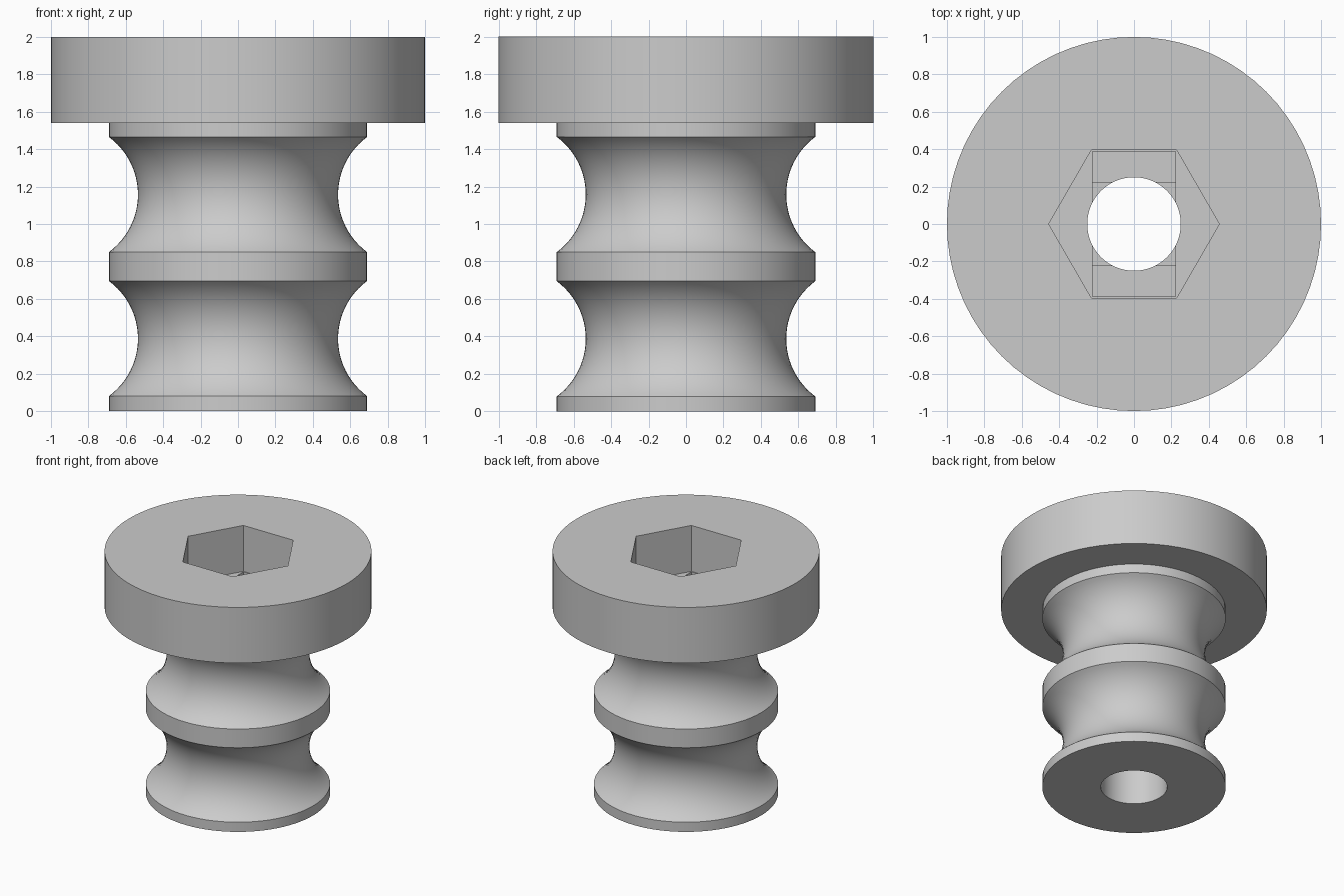
import bpy, bmesh, math
from mathutils import Matrix

if "Cube" in bpy.data.objects:
    bpy.data.objects.remove(bpy.data.objects["Cube"], do_unlink=True)

SIDES = 72
RIM, WAIST, BORE, HEAD = 0.69, 0.535, 0.25, 1.0
HEAD_Z, TOP = 1.54, 2.0

grey = bpy.data.materials.new("plain grey")
grey.use_nodes = True
colour = (0.6, 0.6, 0.6, 1)
grey.diffuse_color = colour
grey.node_tree.nodes["Principled BSDF"].inputs["Base Color"].default_value = colour


def make_object(name, bm):
    bmesh.ops.recalc_face_normals(bm, faces=bm.faces)
    mesh = bpy.data.meshes.new(name)
    bm.to_mesh(mesh)
    bm.free()
    mesh.materials.append(grey)
    ob = bpy.data.objects.new(name, mesh)
    bpy.context.collection.objects.link(ob)
    return ob


def groove(z0, z1, steps=24):
    """Circular arc cut into the shaft between two heights."""
    half, sag = (z1 - z0) / 2, RIM - WAIST
    radius = (half * half + sag * sag) / (2 * sag)
    spread = math.asin(half / radius)
    pts = []
    for i in range(steps + 1):
        a = spread * (2 * i / steps - 1)
        pts.append((WAIST + radius * (1 - math.cos(a)), (z0 + z1) / 2 + radius * math.sin(a)))
    return pts


def lathe(name, profile):
    """Closed profile of (radius, z) points turned about the z axis."""
    bm = bmesh.new()
    rings = []
    for i in range(SIDES):
        a = math.tau * i / SIDES
        rings.append([bm.verts.new((r * math.cos(a), r * math.sin(a), z)) for r, z in profile])
    for i, ring in enumerate(rings):
        after = rings[(i + 1) % SIDES]
        for j in range(len(profile)):
            k = (j + 1) % len(profile)
            bm.faces.new((ring[j], after[j], after[k], ring[k]))
    return make_object(name, bm)


def prism(name, outline, z0, z1):
    bm = bmesh.new()
    base = bm.faces.new([bm.verts.new((x, y, z0)) for x, y in outline])
    up = bmesh.ops.extrude_face_region(bm, geom=[base])["geom"]
    bmesh.ops.translate(bm, vec=(0, 0, z1 - z0),
                        verts=[v for v in up if isinstance(v, bmesh.types.BMVert)])
    return make_object(name, bm)


def rectangle(hx, hy):
    return [(-hx, -hy), (hx, -hy), (hx, hy), (-hx, hy)]


# Grooved shaft, wide head and through bore in one turned body
profile = [(BORE, 0), (RIM, 0)] + groove(0.08, 0.695) + groove(0.85, 1.465)
profile += [(RIM, HEAD_Z), (HEAD, HEAD_Z), (HEAD, TOP), (BORE, TOP)]
body = lathe("grooved_knob", profile)

# Nut pocket, with two shallow steps leading down to the bore
hexagon = [(0.456 * math.cos(math.tau * i / 6), 0.456 * math.sin(math.tau * i / 6)) for i in range(6)]
cutters = [
    prism("nut_pocket_cutter", hexagon, 1.62, 2.1),
    prism("slot_step_cutter", rectangle(0.222, 0.388), 1.59, 1.7),
    prism("square_step_cutter", rectangle(0.222, 0.222), 1.56, 1.7),
]
bpy.context.view_layer.objects.active = body
for cutter in cutters:
    cutter.hide_render = True
    mod = body.modifiers.new(cutter.name, "BOOLEAN")
    mod.operation = "DIFFERENCE"
    mod.solver = "EXACT"
    mod.object = cutter
    bpy.ops.object.modifier_apply(modifier=mod.name)
for cutter in cutters:
    bpy.data.objects.remove(cutter, do_unlink=True)

# Smooth turned surfaces with crisp edges
bpy.ops.object.select_all(action="DESELECT")
body.select_set(True)
bpy.ops.object.shade_smooth_by_angle(angle=math.radians(30))
